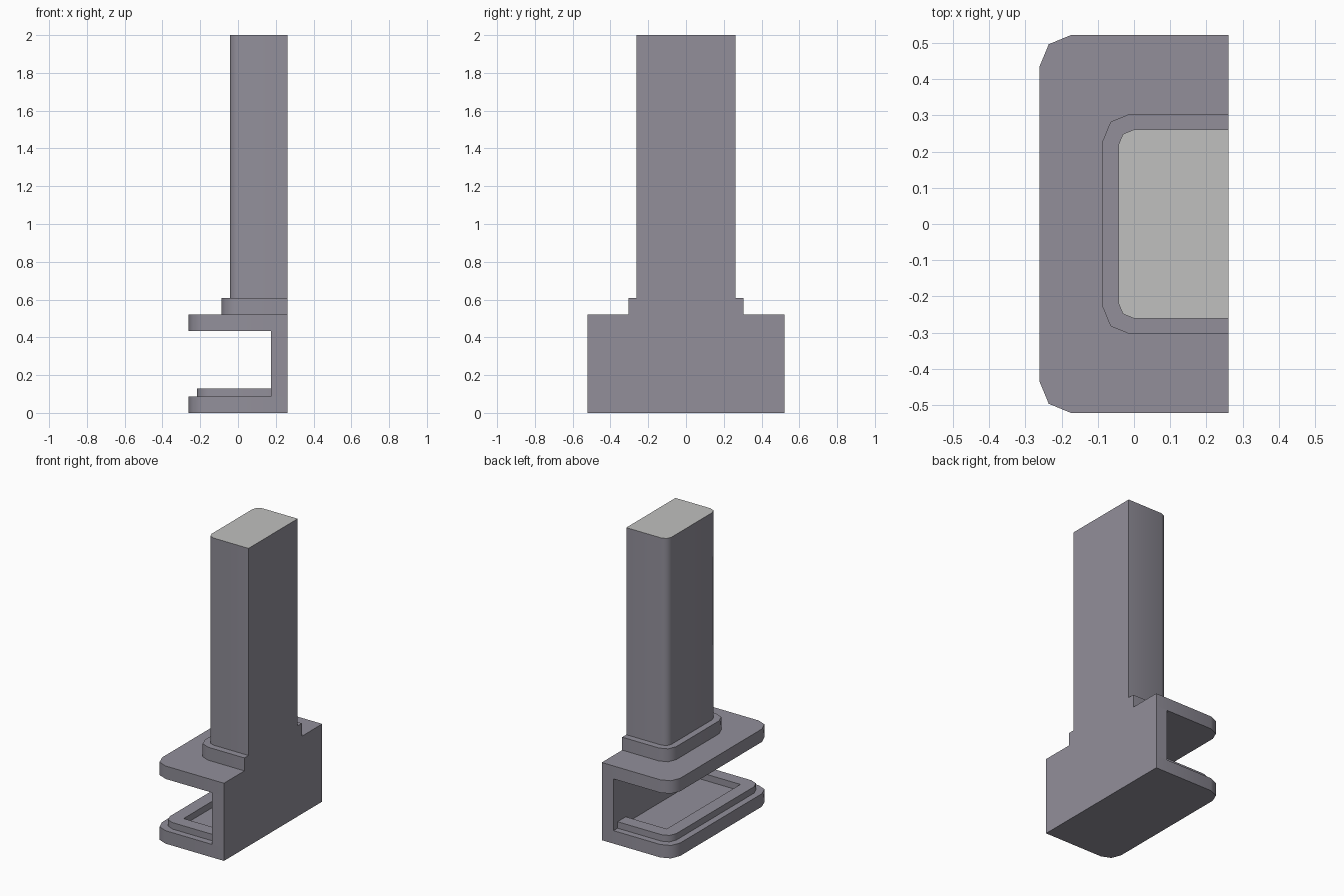
import bpy
import bmesh
import math

if "Cube" in bpy.data.objects:
    bpy.data.objects.remove(bpy.data.objects["Cube"], do_unlink=True)

U = 1 / 23          # module: the whole model is 46 modules tall
BACK = 6            # flat mounting side, in modules along x


def material(name, colour):
    mat = bpy.data.materials.new(name)
    mat.use_nodes = True
    mat.diffuse_color = colour
    mat.node_tree.nodes["Principled BSDF"].inputs["Base Color"].default_value = colour
    return mat


body = material("warm grey", (0.287, 0.275, 0.323, 1))
cap = material("light grey", (0.527, 0.527, 0.52, 1))


def outline(x0, half_y, r, x1=BACK):
    """Slab outline: flat at x1, two rounded corners at x0."""
    pts = [(x1, half_y)]
    for side in (1, -1):
        arc = [(x0 + r - r * math.sin(a), side * (half_y - r + r * math.cos(a)))
               for a in (0, math.pi / 4, math.pi / 2)]
        pts += arc[::side]
    return pts + [(x1, -half_y)]


def extrude(name, pts, z0, z1, top=None):
    """Raise an outline from z0 to z1, with an optional colour on top."""
    bm = bmesh.new()
    face = bm.faces.new([bm.verts.new((x * U, y * U, z0 * U)) for x, y in pts])
    res = bmesh.ops.extrude_face_region(bm, geom=[face], use_keep_orig=True)
    moved = [v for v in res["geom"] if isinstance(v, bmesh.types.BMVert)]
    bmesh.ops.translate(bm, verts=moved, vec=(0, 0, (z1 - z0) * U))
    bmesh.ops.recalc_face_normals(bm, faces=bm.faces)
    mesh = bpy.data.meshes.new(name)
    mesh.materials.append(body)
    if top:
        mesh.materials.append(top)
        for f in bm.faces:
            f.material_index = int(f.normal.z > 0.9)
    bm.to_mesh(mesh)
    bm.free()
    obj = bpy.data.objects.new(name, mesh)
    bpy.context.collection.objects.link(obj)
    # Rounded corners are smooth, square edges stay sharp
    bpy.ops.object.select_all(action="DESELECT")
    obj.select_set(True)
    bpy.context.view_layer.objects.active = obj
    bpy.ops.object.shade_smooth_by_angle(angle=math.radians(50))
    return obj


# Clamp: two jaws joined by the flat wall
jaw = outline(-6, 12, 2)
extrude("lower_jaw", jaw, 0, 2)
extrude("upper_jaw", jaw, 10, 12)
extrude("clamp_wall", [(4, 12), (4, -12), (BACK, -12), (BACK, 12)], 2, 10)

# Raised rim on the lower jaw, open against the wall
rim = outline(-5, 11, 1.5, x1=4) + [(4, -9), (-3, -9), (-3, 9), (4, 9)]
extrude("jaw_rim", rim, 2, 3)

# Stepped collar and tall post with a pale end
extrude("collar", outline(-2, 7, 1.75), 12, 14)
extrude("post", outline(-1, 6, 1), 14, 46, top=cap)
